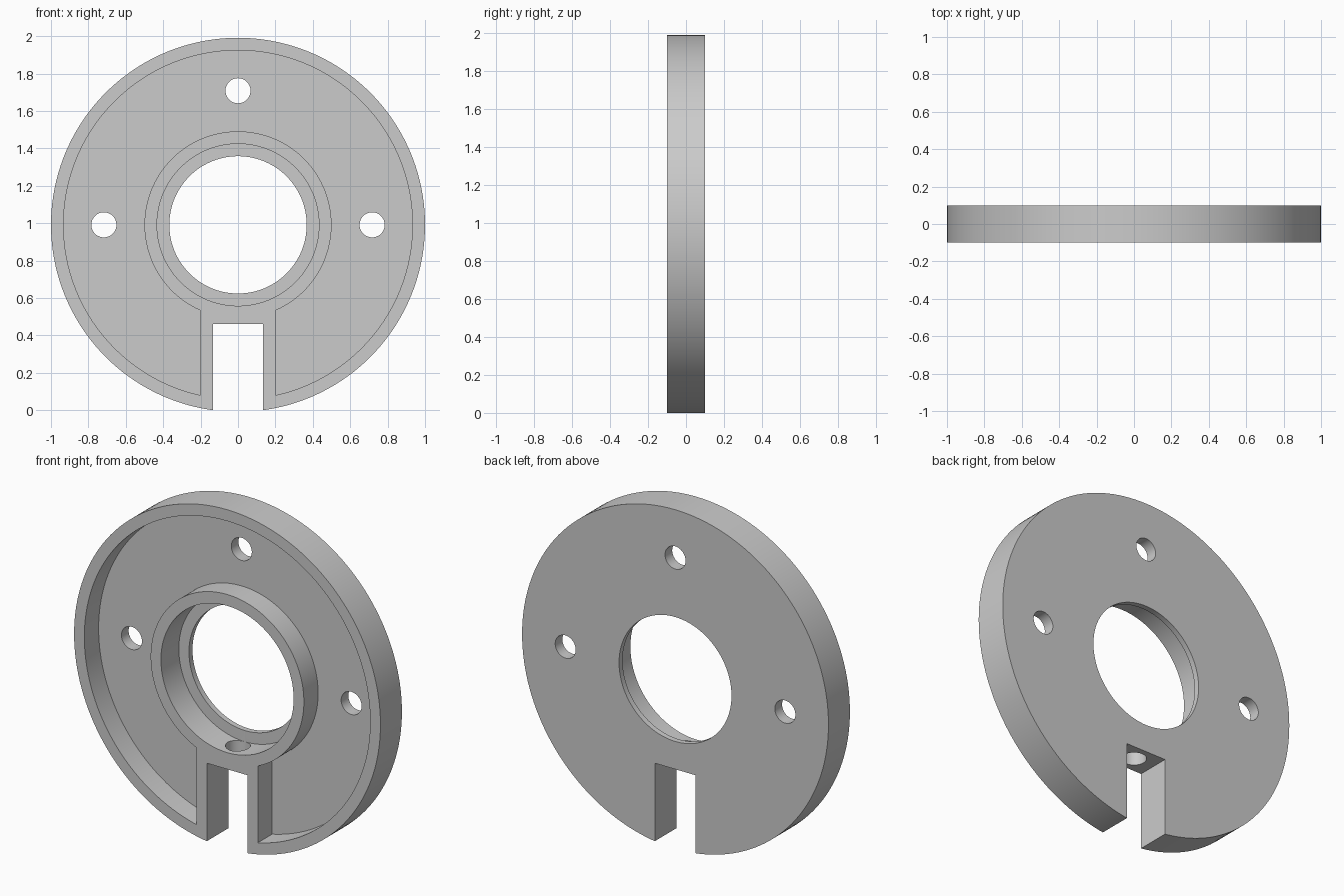
import bpy
import math

cube = bpy.data.objects.get("Cube")
if cube:
    bpy.data.objects.remove(cube, do_unlink=True)

CZ = 0.991            # height of the disc centre
FRONT, BACK = -0.1, 0.1
OVER = 0.1            # how far cutters pass the surface

grey = bpy.data.materials.new("plain grey")
grey.use_nodes = True
colour = (0.6, 0.6, 0.6, 1)
grey.diffuse_color = colour
grey.node_tree.nodes["Principled BSDF"].inputs["Base Color"].default_value = colour


def disc(name, radius, y0, y1, x=0, z=CZ, sides=160):
    """Cylinder along y from y0 to y1."""
    bpy.ops.mesh.primitive_cylinder_add(
        vertices=sides, radius=radius, depth=y1 - y0,
        location=(x, (y0 + y1) / 2, z), rotation=(math.pi / 2, 0, 0))
    bpy.context.object.name = name
    return bpy.context.object


def block(name, half_width, y0, y1, z0, z1):
    """Box centred on x = 0."""
    bpy.ops.mesh.primitive_cube_add(size=1, location=(0, (y0 + y1) / 2, (z0 + z1) / 2))
    obj = bpy.context.object
    obj.name = name
    obj.scale = (2 * half_width, y1 - y0, z1 - z0)
    return obj


def cut(target, cutter):
    """Subtract the cutter and remove it."""
    cutter.hide_render = True
    bpy.context.view_layer.update()
    mod = target.modifiers.new("cut", 'BOOLEAN')
    mod.operation = 'DIFFERENCE'
    mod.solver = 'EXACT'
    mod.object = cutter
    bpy.context.view_layer.objects.active = target
    bpy.ops.object.modifier_apply(modifier=mod.name)
    bpy.data.objects.remove(cutter, do_unlink=True)


# Disc body
body = disc("flanged_disc", 1, FRONT, BACK)
body.data.materials.append(grey)

# Front pocket, leaving the rim, the hub ring and the slot walls
pocket = disc("pocket_cutter", 0.933, FRONT - OVER, 0.033)
cut(pocket, disc("hub_keep", 0.5, FRONT - 2 * OVER, BACK + OVER))
cut(pocket, block("slot_wall_keep", 0.2, FRONT - 2 * OVER, BACK + OVER, -0.2, CZ - 0.3))
cut(body, pocket)

# Stepped centre bore with a thin lip at the back
cut(body, disc("bore_cutter", 0.433, FRONT - OVER, 0.067))
cut(body, disc("centre_hole_cutter", 0.367, FRONT - OVER, BACK + OVER))

# Bottom slot
cut(body, block("slot_cutter", 0.133, FRONT - OVER, BACK + OVER, -0.2, 0.46))

# Three mounting holes
for angle in (0, 90, 180):
    a = math.radians(angle)
    cut(body, disc("mounting_hole_cutter", 0.067, FRONT - OVER, BACK + OVER,
                   0.717 * math.cos(a), CZ + 0.717 * math.sin(a), 48))

# Vertical hole from the slot into the bore
bpy.ops.mesh.primitive_cylinder_add(vertices=48, radius=0.067, depth=0.3, location=(0, 0, 0.5))
bpy.context.object.name = "radial_hole_cutter"
cut(body, bpy.context.object)

# Smooth round walls, keep edges sharp
bpy.ops.object.select_all(action='DESELECT')
body.select_set(True)
bpy.context.view_layer.objects.active = body
bpy.ops.object.transform_apply(location=True, rotation=True, scale=True)
bpy.ops.object.shade_smooth_by_angle(angle=math.radians(30))
